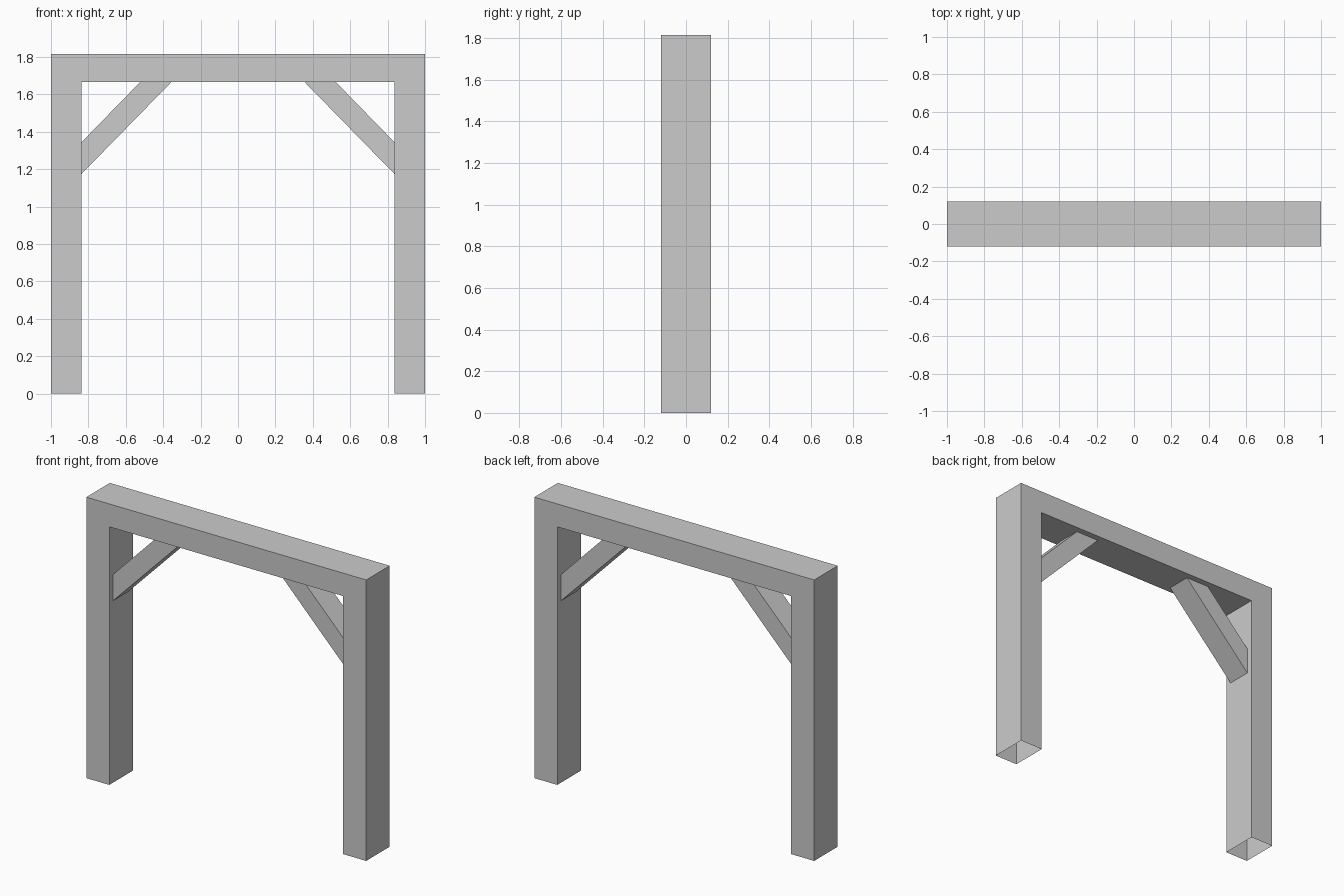
import bpy, bmesh

if "Cube" in bpy.data.objects:
    bpy.data.objects.remove(bpy.data.objects["Cube"])

W, H = 1.0, 1.815          # half width, height
INNER, SOFFIT = 0.836, 1.667  # inner face of posts, underside of beam


def prism(name, profile, half_depth, is_open):
    """Extrude an (x, z) outline along y, then drop the faces that stay open."""
    bm = bmesh.new()
    face = bm.faces.new([bm.verts.new((x, -half_depth, z)) for x, z in profile])
    ext = bmesh.ops.extrude_face_region(bm, geom=[face], use_keep_orig=True)
    moved = [g for g in ext["geom"] if isinstance(g, bmesh.types.BMVert)]
    bmesh.ops.translate(bm, verts=moved, vec=(0, 2 * half_depth, 0))
    bmesh.ops.recalc_face_normals(bm, faces=bm.faces[:])
    gone = [f for f in bm.faces if is_open(f)]
    bmesh.ops.delete(bm, geom=gone, context="FACES")
    mesh = bpy.data.meshes.new(name)
    bm.to_mesh(mesh)
    bm.free()
    obj = bpy.data.objects.new(name, mesh)
    bpy.context.collection.objects.link(obj)
    return obj


# Two posts and the top beam as one continuous frame, post feet left open
frame_outline = [(-W, 0), (-INNER, 0), (-INNER, SOFFIT), (INNER, SOFFIT),
                 (INNER, 0), (W, 0), (W, H), (-W, H)]
prism("post_and_beam_frame", frame_outline, 0.12,
      lambda f: all(v.co.z < 1e-4 for v in f.verts))

# Diagonal corner braces, open where they meet the post and the beam
brace_outline = [(INNER, 1.175), (INNER, 1.345), (0.522, SOFFIT), (0.355, SOFFIT)]
braces = prism("corner_braces", brace_outline, 0.08,
               lambda f: f.normal.x > 0.99 or f.normal.z > 0.99)
mirror = braces.modifiers.new("mirror", "MIRROR")
mirror.use_axis[0] = True
mirror.use_mirror_merge = False
